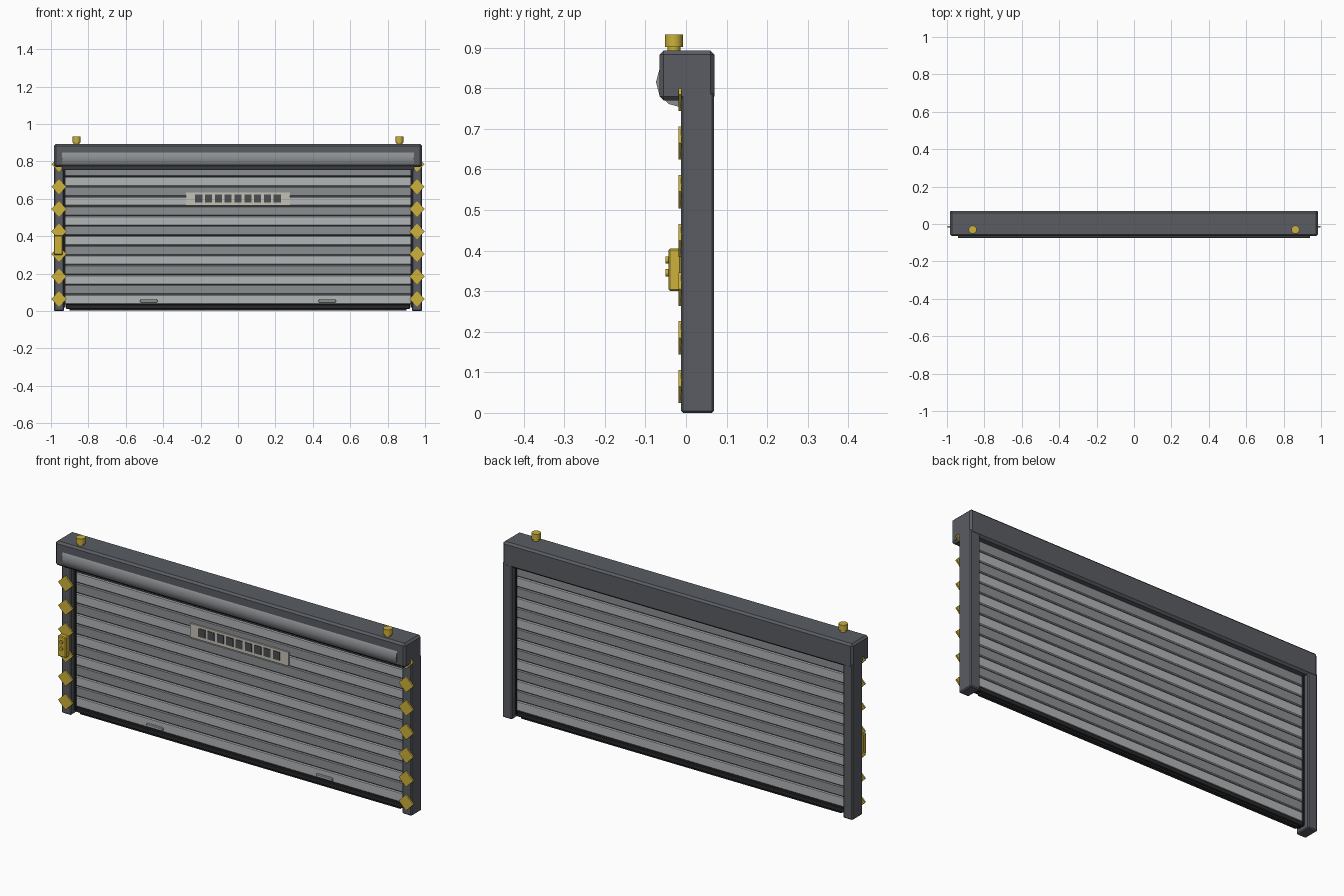
import bpy, bmesh, math
from mathutils import Matrix

old = bpy.data.objects.get("Cube")
if old:
    bpy.data.objects.remove(old, do_unlink=True)


def material(name, r, g, b):
    m = bpy.data.materials.new(name)
    m.use_nodes = True
    m.diffuse_color = (r, g, b, 1)
    m.node_tree.nodes["Principled BSDF"].inputs["Base Color"].default_value = (r, g, b, 1)
    return m


FRAME = material("dark grey steel", 0.10, 0.107, 0.123)
LIGHT = material("light slat grey", 0.45, 0.465, 0.475)
MID = material("mid slat grey", 0.26, 0.275, 0.285)
BLACK = material("black rubber", 0.02, 0.021, 0.023)
YELLOW = material("safety yellow", 0.61, 0.44, 0.042)
CREAM = material("pale window frame", 0.56, 0.54, 0.47)
GLASS = material("dark window", 0.07, 0.075, 0.08)


def finish(name, bm, mat):
    bmesh.ops.recalc_face_normals(bm, faces=bm.faces)
    mesh = bpy.data.meshes.new(name)
    bm.to_mesh(mesh)
    bm.free()
    mesh.materials.append(mat)
    ob = bpy.data.objects.new(name, mesh)
    bpy.context.collection.objects.link(ob)
    return ob


def box(name, x, y, z, mat, bevel=0, turn=0):
    """Box from (low, high) ranges, optionally chamfered and turned about y."""
    bm = bmesh.new()
    bmesh.ops.create_cube(bm, size=1)
    bmesh.ops.scale(bm, vec=(x[1] - x[0], y[1] - y[0], z[1] - z[0]), verts=bm.verts)
    if bevel:
        bmesh.ops.bevel(bm, geom=bm.edges[:], offset=bevel, segments=1, affect='EDGES')
    bmesh.ops.rotate(bm, matrix=Matrix.Rotation(turn, 3, 'Y'), verts=bm.verts)
    bmesh.ops.translate(bm, vec=(sum(x) / 2, sum(y) / 2, sum(z) / 2), verts=bm.verts)
    return finish(name, bm, mat)


def cylinder(name, centre, radius, length, mat, axis='Z', sides=12):
    bm = bmesh.new()
    bmesh.ops.create_cone(bm, cap_ends=True, segments=sides, radius1=radius,
                          radius2=radius, depth=length)
    if axis != 'Z':
        turn = Matrix.Rotation(math.pi / 2, 3, 'Y' if axis == 'X' else 'X')
        bmesh.ops.rotate(bm, matrix=turn, verts=bm.verts)
    bmesh.ops.translate(bm, vec=centre, verts=bm.verts)
    ob = finish(name, bm, mat)
    for p in ob.data.polygons:
        p.use_smooth = len(p.vertices) == 4
    ob.data.set_sharp_from_angle(angle=math.radians(40))
    return ob


def around(c, half):
    return (c - half, c + half)


# Header housing with the roller drum showing through it
box("header_housing", (-0.984, 0.984), (-0.065, 0.07), (0.77, 0.893), FRAME, 0.01)
cylinder("roller_drum", (0, -0.012, 0.815), 0.062, 1.88, MID, 'X')

# Guide rails, hazard diamonds and warning lamps on each side
for side, label in ((-1, "right"), (1, "left")):
    box(label + "_rail", around(side * 0.957, 0.027), (-0.012, 0.069), (0, 0.79), FRAME, 0.005)
    box(label + "_rail_seal", around(side * 0.927, 0.004), (0.012, 0.046), (0.02, 0.78), BLACK)
    for i in range(7):
        box(f"{label}_hazard_diamond_{i + 1}", around(side * 0.957, 0.029), (-0.019, -0.011),
            around(0.065 + 0.12 * i, 0.029), YELLOW, 0, math.pi / 4)
    cylinder(label + "_lamp_base", (side * 0.863, -0.03, 0.897), 0.016, 0.014, YELLOW)
    cylinder(label + "_lamp", (side * 0.863, -0.03, 0.917), 0.022, 0.03, YELLOW)

# Curtain of alternating interlocked slats
COUNT, BOTTOM, PITCH = 14, 0.036, 0.0525
for i in range(COUNT):
    z = BOTTOM + PITCH * i
    box(f"slat_{i + 1}", (-0.925, 0.925), (0.018, 0.04), (z + 0.001, z + PITCH - 0.001),
        MID if i % 2 else LIGHT, 0.004)
box("slat_interlock", (-0.922, 0.922), (0.024, 0.034), (0.036, 0.775), BLACK)

# Bottom bar, floor seal and lift handles
box("bottom_bar", (-0.92, 0.92), (0.012, 0.046), (0.012, 0.036), BLACK, 0.003)
box("floor_seal", (-0.90, 0.90), (0.018, 0.04), (0.004, 0.012), BLACK)
for x in (-0.477, 0.477):
    box("lift_handle", around(x, 0.046), (0.006, 0.02), around(0.053, 0.008), LIGHT, 0.003)

# Window strip, on both faces of its plate
box("window_frame", (-0.277, 0.277), (0.010, 0.019), (0.565, 0.635), CREAM)
for i in range(9):
    box(f"window_{i + 1}", around((i - 4) * 0.0525, 0.019), (0.007, 0.0105),
        around(0.602, 0.021), GLASS)

# Control box with two push buttons
box("control_box", around(-0.961, 0.024), (-0.043, -0.012), (0.30, 0.405), YELLOW, 0.004)
for z in (0.345, 0.377):
    cylinder("push_button", (-0.961, -0.046, z), 0.009, 0.009, YELLOW, 'Y')
